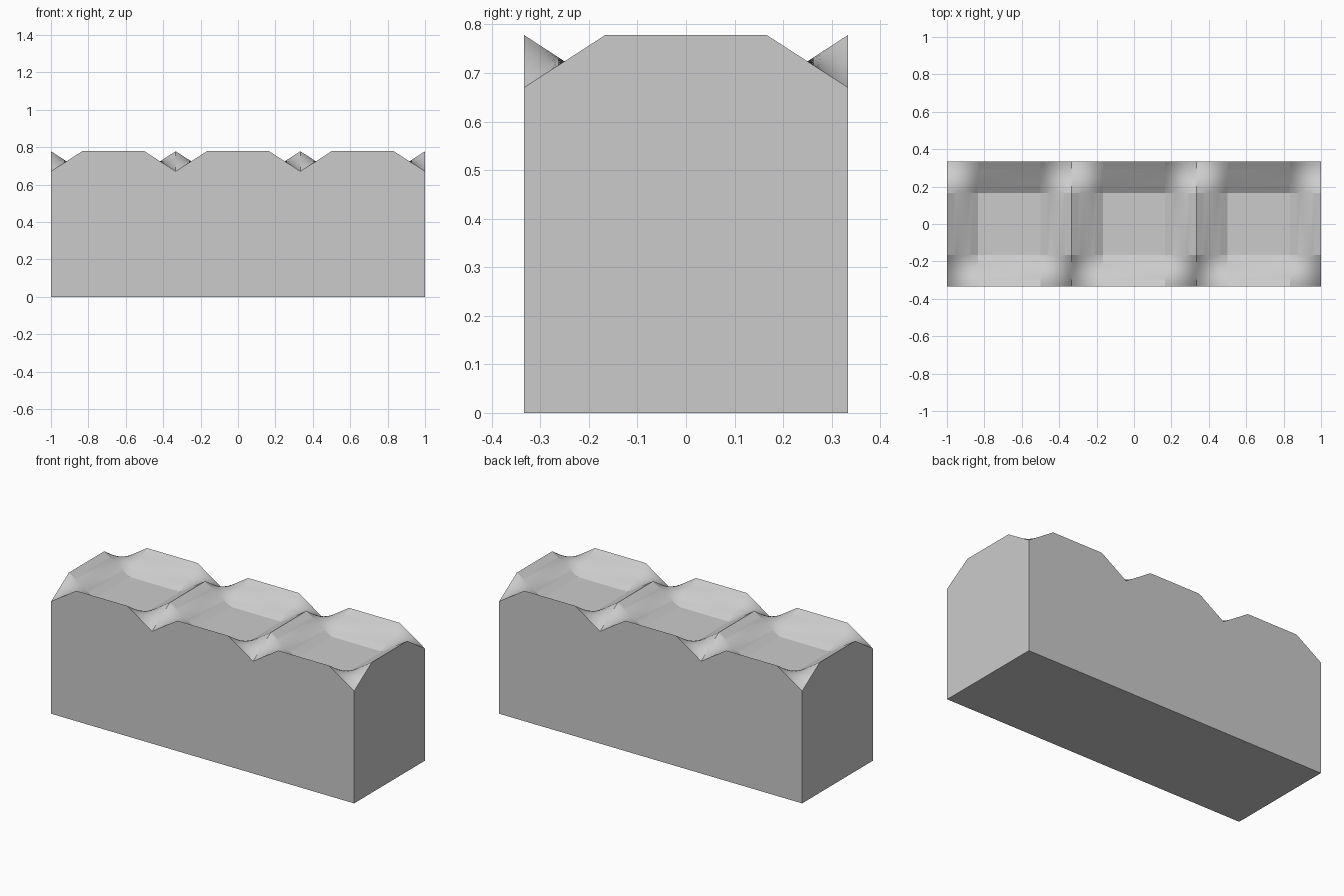
import bpy, bmesh

if "Cube" in bpy.data.objects:
    bpy.data.objects.remove(bpy.data.objects["Cube"])

CELL = 2 / 3          # each of the three square cells along x
LOW, HIGH = 0.67, 0.778
STEPS = 10            # subdivisions across each sloped border strip

# Grid stops across one cell: fine in the borders, one flat span in the middle
border = [-CELL / 2 + i * CELL / 4 / STEPS for i in range(STEPS + 1)]
stops = border + [-v for v in reversed(border)]


def rise(v):
    """0 on the cell floor, 1 at the cell edge."""
    return max(0.0, (abs(v) - CELL / 4) / (CELL / 4))


def height(u, v):
    s, t = rise(u), rise(v)
    return LOW + (HIGH - LOW) * (s + t - 2 * s * t)


bm = bmesh.new()

# Top surface: sunken floors, raised edge middles, twisted low corners
for c in (-CELL, 0, CELL):
    rows = [[bm.verts.new((c + u, v, height(u, v))) for u in stops] for v in stops]
    for a, b in zip(rows, rows[1:]):
        for i in range(len(stops) - 1):
            bm.faces.new((a[i], a[i + 1], b[i + 1], b[i]))
bmesh.ops.remove_doubles(bm, verts=bm.verts, dist=1e-4)

# Walls and base: extrude the rim down to the ground and cap it
rim = [e for e in bm.edges if e.is_boundary]
ext = bmesh.ops.extrude_edge_only(bm, edges=rim)["geom"]
for v in ext:
    if isinstance(v, bmesh.types.BMVert):
        v.co.z = 0
bottom = [e for e in bm.edges if e.is_boundary]
bmesh.ops.contextual_create(bm, geom=bottom)
bmesh.ops.recalc_face_normals(bm, faces=bm.faces)

mesh = bpy.data.meshes.new("notched_block")
bm.to_mesh(mesh)
bm.free()
block = bpy.data.objects.new("notched_block", mesh)
bpy.context.collection.objects.link(block)

# Smooth the twisted corners, keep creases sharp
bpy.context.view_layer.objects.active = block
block.select_set(True)
bpy.ops.object.shade_smooth_by_angle(angle=0.2)
